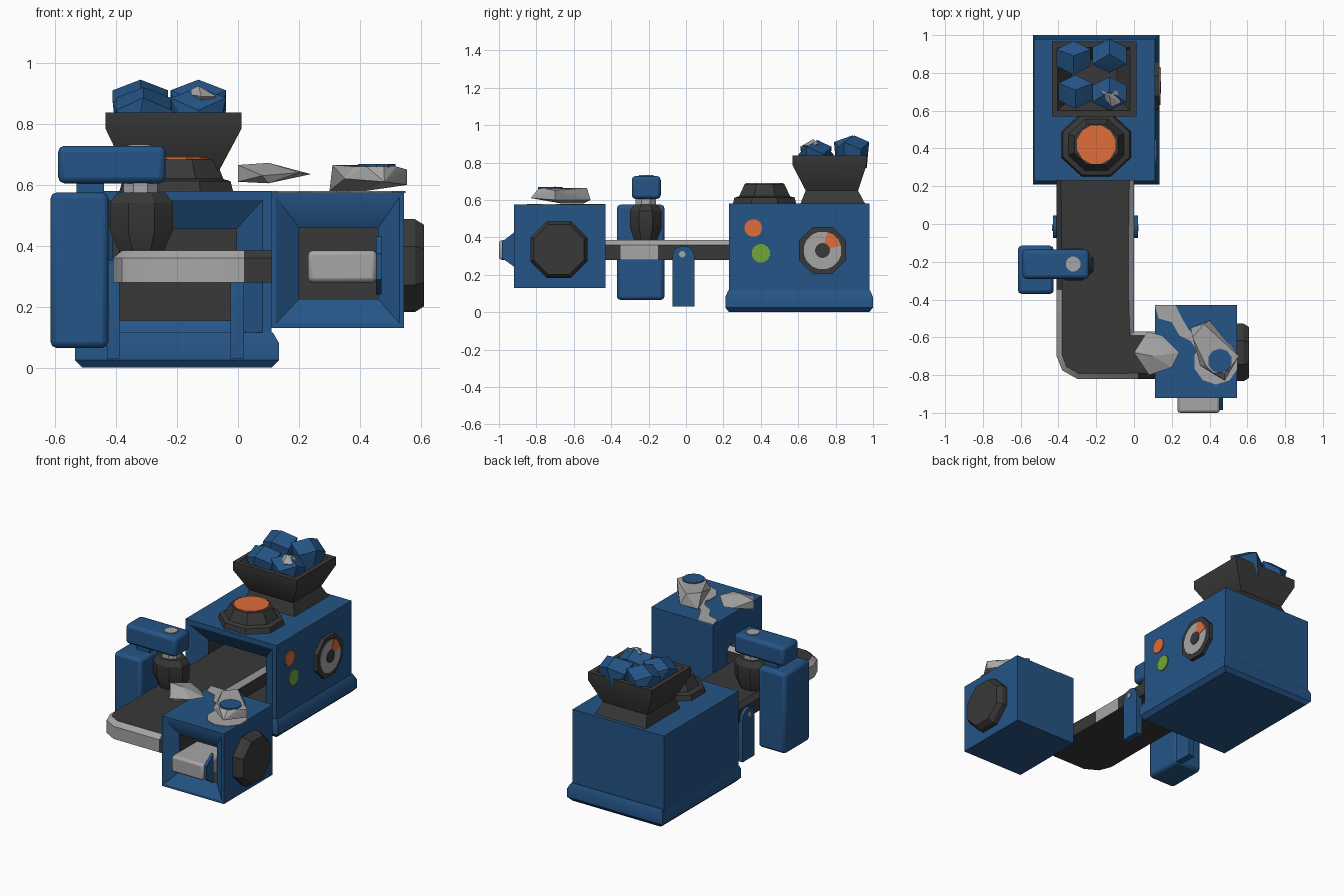
import bpy, bmesh, math
from mathutils import Vector

cube = bpy.data.objects.get("Cube")
if cube:
    bpy.data.objects.remove(cube, do_unlink=True)


def material(name, rgb):
    m = bpy.data.materials.new(name)
    m.use_nodes = True
    m.diffuse_color = (*rgb, 1)
    b = next(n for n in m.node_tree.nodes if n.type == 'BSDF_PRINCIPLED')
    b.inputs["Base Color"].default_value = (*rgb, 1)
    b.inputs["Roughness"].default_value = 0.8
    return m


BLUE, DARK, GREY, ORANGE, GREEN = range(5)
MATS = [material("blue paint", (0.018, 0.09, 0.24)),
        material("dark rubber", (0.04, 0.04, 0.04)),
        material("bare metal", (0.38, 0.38, 0.38)),
        material("orange", (0.75, 0.15, 0.04)),
        material("green", (0.17, 0.38, 0.04))]


def finish(name, bm, bevel=0, smooth=30):
    bmesh.ops.recalc_face_normals(bm, faces=bm.faces)
    me = bpy.data.meshes.new(name)
    bm.to_mesh(me)
    bm.free()
    for m in MATS:
        me.materials.append(m)
    ob = bpy.data.objects.new(name, me)
    bpy.context.collection.objects.link(ob)
    if bevel:
        mod = ob.modifiers.new("Bevel", 'BEVEL')
        mod.width, mod.segments, mod.limit_method = bevel, 2, 'ANGLE'
    bpy.ops.object.select_all(action='DESELECT')
    ob.select_set(True)
    bpy.context.view_layer.objects.active = ob
    bpy.ops.object.shade_smooth_by_angle(angle=math.radians(smooth))
    return ob


def loft(name, loops, mats, bevel=0):
    """Skin closed loops; mats = start cap, each band, end cap (or one colour)."""
    if isinstance(mats, int):
        mats = [mats] * (len(loops) + 1)
    bm = bmesh.new()
    rows = [[bm.verts.new(p) for p in loop] for loop in loops]
    bm.faces.new(rows[0]).material_index = mats[0]
    for a, b, m in zip(rows, rows[1:], mats[1:]):
        for i in range(len(a)):
            j = (i + 1) % len(a)
            bm.faces.new((a[i], a[j], b[j], b[i])).material_index = m
    bm.faces.new(rows[-1]).material_index = mats[-1]
    return finish(name, bm, bevel)


def rect(x0, x1, y0, y1, z):
    return [(x0, y0, z), (x1, y0, z), (x1, y1, z), (x0, y1, z)]


def upright(x0, x1, z0, z1, y):
    return [(x0, y, z0), (x1, y, z0), (x1, y, z1), (x0, y, z1)]


def ring(c, r, axis='Z', n=8, squash=1):
    pts = []
    for i in range(n):
        a = 2 * math.pi * (i + 0.5) / n
        u, v = r * math.cos(a), r * squash * math.sin(a)
        pts.append(Vector(c) + Vector((0, u, v) if axis == 'X' else (u, v, 0)))
    return pts


def box(name, x, y, z, mat, bevel=0):
    return loft(name, [rect(*x, *y, z[0]), rect(*x, *y, z[1])], mat, bevel)


def side_disc(name, x, y, z, r, mat, n=16):
    return loft(name, [ring((v, y, z), r, 'X', n) for v in x], mat)


def plate(name, pts, z, mat):
    return loft(name, [[(px, py, h) for px, py in pts] for h in (z, z + 0.005)], mat)


def chunk(name, pts, mat):
    bm = bmesh.new()
    for p in pts:
        bm.verts.new(p)
    out = bmesh.ops.convex_hull(bm, input=bm.verts)
    loose = [v for v in bm.verts if not v.link_faces]
    bmesh.ops.delete(bm, geom=loose, context='VERTS')
    for f in bm.faces:
        f.material_index = mat
    return finish(name, bm, 0, 15)


# Main machine with recessed outlet and stepped base
loft("machine_body", [upright(-.53, .11, .02, .58, .98), upright(-.53, .11, .02, .58, .23),
                      upright(-.50, .08, .05, .55, .23), upright(-.41, -.005, .155, .455, .29),
                      upright(-.41, -.005, .155, .455, .5)],
     [BLUE, BLUE, BLUE, BLUE, DARK, DARK])
loft("machine_base", [rect(-.51, .11, .23, .98, 0), rect(-.535, .135, .21, 1, .025),
                      rect(-.535, .135, .21, 1, .08), rect(-.52, .115, .225, .985, .115)], BLUE)

# Hopper with hollow top
loft("hopper", [rect(-.39, -.03, .61, .96, .575), rect(-.37, -.06, .64, .92, .65),
                rect(-.435, .012, .57, .965, .785), rect(-.435, .012, .57, .965, .838),
                rect(-.405, -.02, .60, .935, .838), rect(-.33, -.09, .67, .87, .72)], DARK)

# Scrap heap in the hopper
for i, (x, y, top) in enumerate([(-.32, .88, .945), (-.13, .89, .945), (-.31, .70, .92), (-.13, .69, .92)]):
    base = ring((x, y, .77), .08, n=5)
    shoulder = ring((x, y, top - .055), .105, n=6, squash=.85)
    shoulder = [p + Vector((0, 0, .02 * (-1) ** (k + i))) for k, p in enumerate(shoulder)]
    chunk(f"scrap_{i + 1}", base + shoulder + [(x, y + .01, top)], BLUE)
chunk("scrap_metal", [(-.18, .70, .90), (-.09, .71, .90), (-.07, .64, .89), (-.12, .62, .89),
                      (-.13, .68, .925), (-.13, .68, .85)], GREY)

# Push button on the roof
loft("button_base", [ring((-.2, .42, z), r, squash=.92) for z, r in
                     ((.575, .2), (.612, .19), (.62, .16), (.685, .125))], DARK)
loft("button_cap", [ring((-.2, .42, z), .105, n=12) for z in (.68, .692)], ORANGE)

# Gauge and lamps on the left flank
side_disc("gauge_rim", (.10, .135), .73, .33, .137, DARK, 8)
side_disc("gauge_face", (.13, .139), .73, .33, .102, GREY)
side_disc("gauge_hub", (.13, .143), .73, .33, .04, DARK)
arc = [(.04, 15), (.1, 15), (.102, 45), (.1, 75), (.04, 75)]
loft("gauge_sector", [[(x, .73 + r * math.cos(math.radians(a)), .33 + r * math.sin(math.radians(a)))
                       for r, a in arc] for x in (.135, .142)], ORANGE)
side_disc("orange_lamp", (.10, .116), .36, .45, .048, ORANGE, 12)
side_disc("green_lamp", (.10, .116), .40, .315, .05, GREEN, 12)

# Conveyor: bent slab with chamfered rim
path = [(-.41, .48), (-.41, -.35), (-.41, -.70), (-.38, -.775), (-.30, -.82), (.02, -.82), (.2, -.82),
        (.2, -.57), (0, -.57), (0, -.35), (0, -.15), (0, .48)]
bm = bmesh.new()
low = [bm.verts.new((x, y, .28)) for x, y in path]
high = [bm.verts.new((x, y, .36)) for x, y in path]
bm.faces.new(low[::-1])
top = bm.faces.new(high)
for i in range(len(path)):
    j = (i + 1) % len(path)
    bm.faces.new((low[i], low[j], high[j], high[i]))
bm.normal_update()
rim = bmesh.ops.inset_region(bm, faces=[top], thickness=.03, depth=.025)["faces"]
for f in bm.faces:
    c = f.calc_center_median()
    wall = abs(f.normal.z) < .2
    front = c.y < -.36 and c.x < .01 and f.normal.x < .5
    patch = c.x > -.05 and -.35 < c.y < -.15
    rail = f in rim and c.x > -.05 and c.y > -.6
    f.material_index = GREY if ((wall or f in rim) and (front or patch) or rail) else DARK
finish("conveyor", bm)

# Conveyor legs with rounded tops and rivets
for side, x0, x1 in (("right", -.43, -.388), ("left", -.025, .02)):
    prof = [(-.073, .03), (.045, .03)] + [(-.014 + .059 * math.cos(a), .3 + .055 * math.sin(a))
                                        for a in (k * math.pi / 6 for k in range(7))]
    loft(f"{side}_leg", [[(x, y, z) for y, z in prof] for x in (x0, x1)], BLUE)
    out = (x0 - .005, x0) if side == "right" else (x1, x1 + .005)
    side_disc(f"{side}_leg_rivet", out, -.02, .31, .018, GREY, 8)

# Press: post, arm and hammer
box("press_post", (-.615, -.425), (-.37, -.115), (.065, .575), BLUE, .02)
box("press_arm", (-.59, -.238), (-.29, -.135), (.605, .728), BLUE, .02)
box("arm_mount", (-.53, -.44), (-.26, -.16), (.56, .62), BLUE)
loft("hammer_neck", [ring((-.32, -.215, z), .06) for z in (.56, .62)], GREY)
loft("press_hammer", [ring((-.317, -.215, z), r, squash=.82) for z, r in
                      ((.375, .075), (.45, .112), (.54, .112), (.575, .085))], DARK)
loft("arm_rivet", [ring((-.322, -.212, z), .04, n=12) for z in (.72, .733)], GREY)

# Outlet box with funnel opening
loft("outlet_box", [upright(.11, .545, .13, .575, -.43), upright(.11, .545, .13, .575, -.92),
                    upright(.125, .53, .145, .56, -.92), upright(.2, .46, .225, .46, -.87),
                    upright(.2, .46, .225, .46, -.72)],
     [BLUE, BLUE, BLUE, BLUE, DARK, DARK])
loft("side_cap", [ring((x, -.68, .335), r, 'X') for x, r in
                  ((.53, .165), (.58, .165), (.61, .145))], DARK)
box("ingot", (.23, .455), (-1, -.74), (.28, .385), GREY, .015)
loft("ingot_guard", [[(x, -.915, .24), (x, -.985, .29), (x, -.985, .375), (x, -.915, .43)]
                     for x in (.452, .47)], BLUE)

# Spilled paint and shards on the outlet box
plate("spill_trail", [(.11, -.43), (.22, -.43), (.26, -.51), (.29, -.56), (.35, -.60), (.38, -.66),
                      (.34, -.68), (.30, -.62), (.24, -.59), (.20, -.52), (.13, -.50)], .574, GREY)
plate("spill_pool", [p.to_2d() for p in ring((.435, -.73, 0), .12, n=10)], .574, GREY)
chunk("left_shard", [(0, -.68, .61), (0, -.68, .665), (.07, -.57, .64), (.08, -.80, .63), (.1, -.7, .672),
                     (.24, -.68, .635), (.2, -.76, .64), (.15, -.59, .62), (.1, -.78, .605)], GREY)
chunk("right_shard", ring((.45, -.72, .66), .075) +
      [(.30, -.55, .58), (.40, -.51, .6), (.42, -.66, .58), (.31, -.60, .665), (.37, -.53, .665),
       (.48, -.83, .61), (.555, -.70, .60), (.555, -.70, .65), (.35, -.75, .62)], GREY)
loft("shard_spot", [ring((.455, -.725, z), .065, n=10) for z in (.655, .668)], BLUE)
